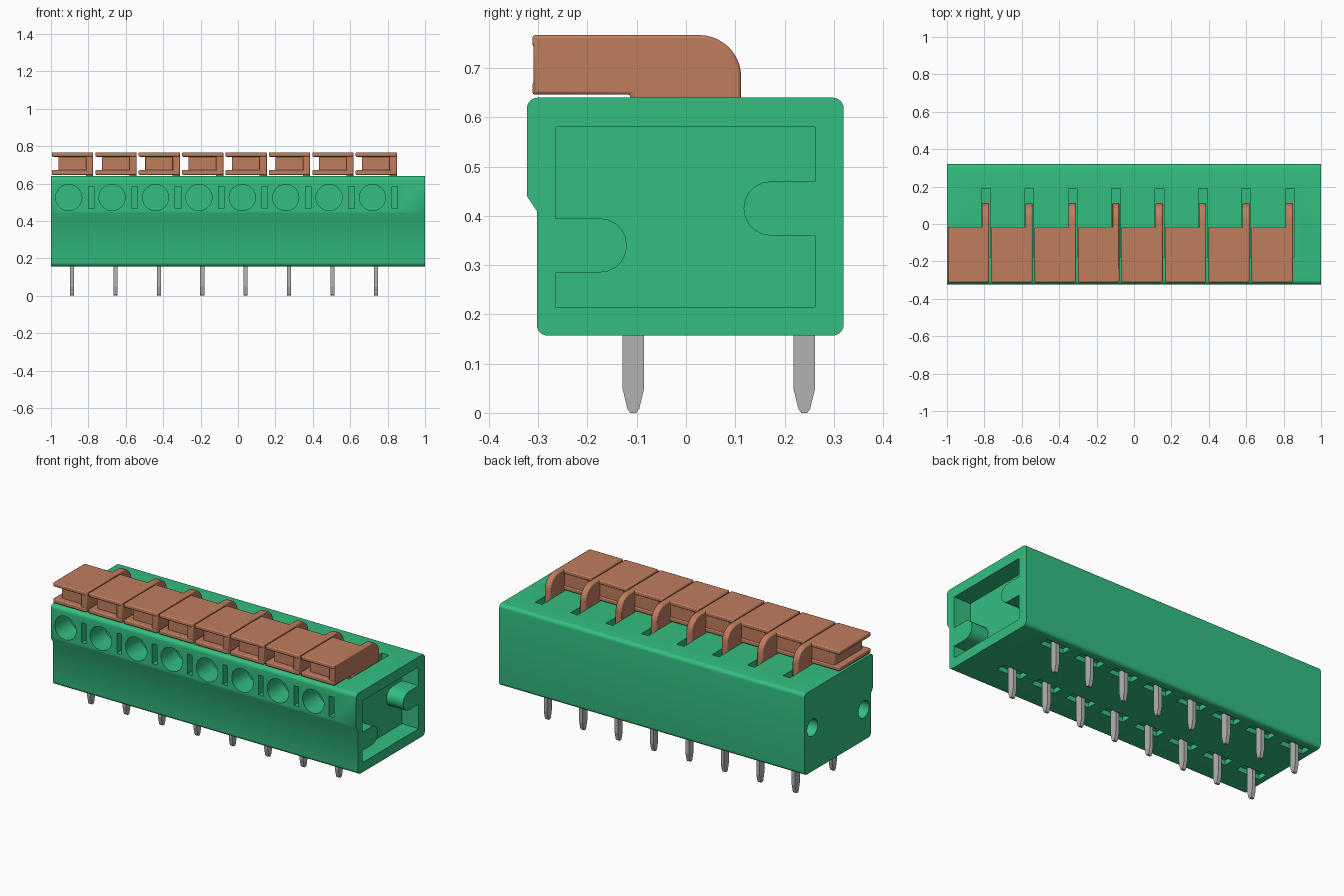
import bpy, bmesh, math
from mathutils import Vector, Matrix

if "Cube" in bpy.data.objects:
    bpy.data.objects.remove(bpy.data.objects["Cube"], do_unlink=True)

COUNT, PITCH = 8, 0.232


def material(name, rgb):
    m = bpy.data.materials.new(name)
    m.use_nodes = True
    m.diffuse_color = (*rgb, 1)
    m.node_tree.nodes["Principled BSDF"].inputs["Base Color"].default_value = (*rgb, 1)
    return m


GREEN = material("green plastic", (0.033, 0.522, 0.214))
ORANGE = material("orange plastic", (0.527, 0.205, 0.113))
METAL = material("grey metal", (0.45, 0.45, 0.45))


def box(bm, x0, x1, y0, y1, z0, z1):
    size = Matrix.Diagonal((x1 - x0, y1 - y0, z1 - z0, 1))
    mid = Matrix.Translation(((x0 + x1) / 2, (y0 + y1) / 2, (z0 + z1) / 2))
    bmesh.ops.create_cube(bm, size=1, matrix=mid @ size)


def prism(bm, profile, x0, x1):
    """Extrude a (y, z) outline along x."""
    face = bm.faces.new([bm.verts.new((x0, y, z)) for y, z in profile])
    out = bmesh.ops.extrude_face_region(bm, geom=[face])
    new = [v for v in out["geom"] if isinstance(v, bmesh.types.BMVert)]
    bmesh.ops.translate(bm, verts=new, vec=(x1 - x0, 0, 0))


def cylinder(bm, centre, radius, depth, axis):
    turn = Vector((0, 0, 1)).rotation_difference(Vector(axis)).to_matrix().to_4x4()
    bmesh.ops.create_cone(bm, cap_ends=True, segments=32, radius1=radius, radius2=radius,
                          depth=depth, matrix=Matrix.Translation(centre) @ turn)


def arc(y, z, r, start, end, steps):
    angles = [math.radians(start + (end - start) * i / steps) for i in range(steps + 1)]
    return [(y + r * math.cos(a), z + r * math.sin(a)) for a in angles]


def finish(bm, name, mat, bevel=0):
    bmesh.ops.recalc_face_normals(bm, faces=bm.faces)
    mesh = bpy.data.meshes.new(name)
    bm.to_mesh(mesh)
    bm.free()
    ob = bpy.data.objects.new(name, mesh)
    bpy.context.collection.objects.link(ob)
    mesh.materials.append(mat)
    if bevel:
        mod = ob.modifiers.new("soft edges", 'BEVEL')
        mod.width, mod.segments = bevel, 2
        mod.limit_method = 'ANGLE'
    return ob


def smooth(ob):
    bpy.ops.object.select_all(action='DESELECT')
    ob.select_set(True)
    bpy.context.view_layer.objects.active = ob
    bpy.ops.object.shade_smooth_by_angle(angle=math.radians(35))


# Housing: rounded outline with a stepped front
bm = bmesh.new()
r = 0.022
outline = (arc(0.32 - r, 0.64 - r, r, 0, 90, 6) + arc(r - 0.323, 0.64 - r, r, 90, 180, 6)
           + [(-0.323, 0.44), (-0.303, 0.41)]
           + arc(r - 0.303, 0.157 + r, r, 180, 270, 6) + arc(0.32 - r, 0.157 + r, r, 270, 360, 6))
prism(bm, outline, -1, 1)
housing = finish(bm, "housing", GREEN)

# Openings in the housing
bm = bmesh.new()
for i in range(COUNT):
    x = i * PITCH
    cylinder(bm, (x - 0.905, -0.28, 0.525), 0.07, 0.2, (0, 1, 0))      # wire entry
    box(bm, x - 0.8, x - 0.77, -0.4, -0.22, 0.467, 0.585)              # test slot
    box(bm, x - 0.815, x - 0.768, -0.18, 0.19, 0.54, 0.7)              # lever slot
    for y in (-0.107, 0.24):
        box(bm, x - 0.965, x - 0.81, y - 0.03, y + 0.03, 0.1, 0.185)   # pin pocket

# End recess whose outline leaves two round-nosed tabs standing
recess = ([(-0.264, 0.215), (0.262, 0.215), (0.262, 0.36)]
          + arc(0.172, 0.415, 0.055, 270, 90, 10)
          + [(0.262, 0.47), (0.262, 0.58), (-0.264, 0.58), (-0.264, 0.395)]
          + arc(-0.175, 0.34, 0.055, 90, -90, 10) + [(-0.264, 0.285)])
prism(bm, recess, 0.89, 1.1)
for y, z in ((0.245, 0.415), (-0.235, 0.34)):
    cylinder(bm, (-1, y, z), 0.05, 0.16, (1, 0, 0))                    # end socket
cutter = finish(bm, "housing_cutter", GREEN)
cutter.hide_render = True

cut = housing.modifiers.new("openings", 'BOOLEAN')
cut.object, cut.solver = cutter, 'EXACT'
bpy.context.view_layer.objects.active = housing
bpy.ops.object.modifier_apply(modifier=cut.name)
bpy.data.objects.remove(cutter, do_unlink=True)
smooth(housing)

# Lever: two plates round an inset core, with a curved blade on one side
blade = ([(-0.31, 0.647), (-0.113, 0.647), (-0.113, 0.56), (0.112, 0.56)]
         + arc(0.027, 0.682, 0.085, 0, 90, 10) + [(-0.31, 0.767)])
for i in range(COUNT):
    x = i * PITCH
    bm = bmesh.new()
    for z0, z1 in ((0.646, 0.672), (0.743, 0.767)):
        box(bm, x - 0.995, x - 0.775, -0.312, -0.015, z0, z1)
    box(bm, x - 0.96, x - 0.8, -0.28, -0.02, 0.66, 0.755)
    prism(bm, blade, x - 0.813, x - 0.774)
    smooth(finish(bm, f"lever_{i + 1}", ORANGE, 0.006))

# Contact pins with tapered tips, in two rows
for row, y in (("front", -0.107), ("back", 0.24)):
    for i in range(COUNT):
        x = i * PITCH - 0.887
        bm = bmesh.new()
        prism(bm, [(y - 0.022, 0.22), (y - 0.022, 0.05), (y - 0.012, 0.008), (y - 0.006, 0),
                   (y + 0.006, 0), (y + 0.012, 0.008), (y + 0.022, 0.05), (y + 0.022, 0.22)],
              x - 0.011, x + 0.011)
        finish(bm, f"{row}_pin_{i + 1}", METAL)
